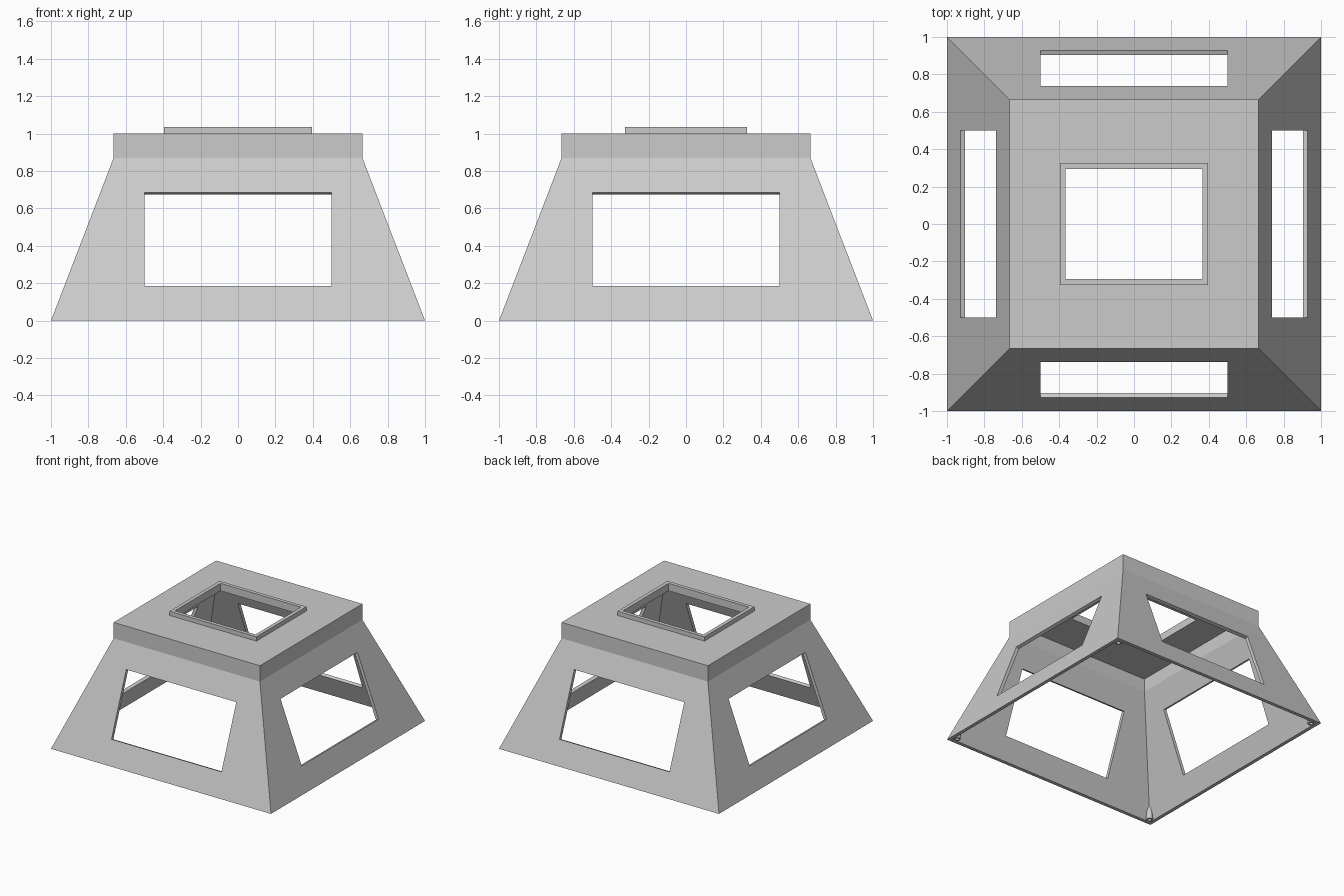
import bpy, bmesh, math
from mathutils import Matrix

if "Cube" in bpy.data.objects:
    bpy.data.objects.remove(bpy.data.objects["Cube"])

T = 0.027                                   # wall thickness, square to the wall
BASE, NECK, SHOULDER, TOP = 1.0, 0.665, 0.87, 1.0
SLOPE = (BASE - NECK) / SHOULDER
TILT = math.atan(SLOPE)
IN_BASE = BASE - T / math.cos(TILT)
IN_NECK = NECK - T
IN_SHOULDER = (IN_BASE - IN_NECK) / SLOPE


def make(name, bm):
    bmesh.ops.recalc_face_normals(bm, faces=bm.faces)
    mesh = bpy.data.meshes.new(name)
    bm.to_mesh(mesh)
    bm.free()
    ob = bpy.data.objects.new(name, mesh)
    bpy.context.collection.objects.link(ob)
    return ob


def loft(name, rings, closed):
    """Skin a list of point rings; closed joins last to first, else caps the ends."""
    bm = bmesh.new()
    loops = [[bm.verts.new(p) for p in ring] for ring in rings]
    pairs = list(zip(loops, loops[1:]))
    if closed:
        pairs.append((loops[-1], loops[0]))
    else:
        bm.faces.new(loops[0])
        bm.faces.new(loops[-1])
    n = len(loops[0])
    for a, b in pairs:
        for i in range(n):
            j = (i + 1) % n
            bm.faces.new((a[i], a[j], b[j], b[i]))
    return make(name, bm)


def rect(hx, hy, z):
    return [(-hx, -hy, z), (hx, -hy, z), (hx, hy, z), (-hx, hy, z)]


def circle(x, y, r, z, n=24):
    return [(x + r * math.cos(2 * math.pi * i / n),
             y + r * math.sin(2 * math.pi * i / n), z) for i in range(n)]


def boolean(ob, cutter, op):
    cutter.hide_render = True
    mod = ob.modifiers.new("cut", 'BOOLEAN')
    mod.operation, mod.solver, mod.object = op, 'EXACT', cutter
    bpy.context.view_layer.objects.active = ob
    bpy.ops.object.modifier_apply(modifier=mod.name)


# hollow tapered shell with top plate and raised collar
shell = loft("housing_shell", [
    rect(BASE, BASE, 0), rect(NECK, NECK, SHOULDER), rect(NECK, NECK, TOP),
    rect(0.395, 0.325, TOP), rect(0.395, 0.325, 1.035),
    rect(0.365, 0.295, 1.035), rect(0.365, 0.295, TOP - T),
    rect(IN_NECK, IN_NECK, TOP - T), rect(IN_NECK, IN_NECK, IN_SHOULDER),
    rect(IN_BASE, IN_BASE, 0)], True)

# four windows cut square to the sloping walls
Z0, Z1 = 0.185, 0.684
zm = (Z0 + Z1) / 2
helpers = []
for k in range(4):
    bm = bmesh.new()
    bmesh.ops.create_cube(bm, size=1, matrix=(
        Matrix.Rotation(k * math.pi / 2, 4, 'Z')
        @ Matrix.Translation((0, -(BASE - SLOPE * zm), zm))
        @ Matrix.Rotation(-TILT, 4, 'X')
        @ Matrix.Diagonal((1.0, 0.15, (Z1 - Z0) / math.cos(TILT), 1))))
    cutter = make("window_cutter", bm)
    helpers.append(cutter)
    boolean(shell, cutter, 'DIFFERENCE')

# screw posts in the bottom corners, trimmed inside the wall
inside = loft("post_trimmer", [
    rect(0.985 + SLOPE * 0.1, 0.985 + SLOPE * 0.1, -0.1),
    rect(0.985 - SLOPE * 0.5, 0.985 - SLOPE * 0.5, 0.5)], False)
helpers.append(inside)
C, R, H = 0.946, 0.025, 0.014
for sx, sy in ((-1, -1), (1, -1), (1, 1), (-1, 1)):
    x, y = sx * C, sy * C
    post = loft("screw_post", [
        circle(x, y, H, 0.07), circle(x, y, H, 0),
        circle(x, y, R, 0), circle(x, y, R, 0.18)], False)
    boolean(post, inside, 'INTERSECT')

for h in helpers:
    bpy.data.objects.remove(h)
